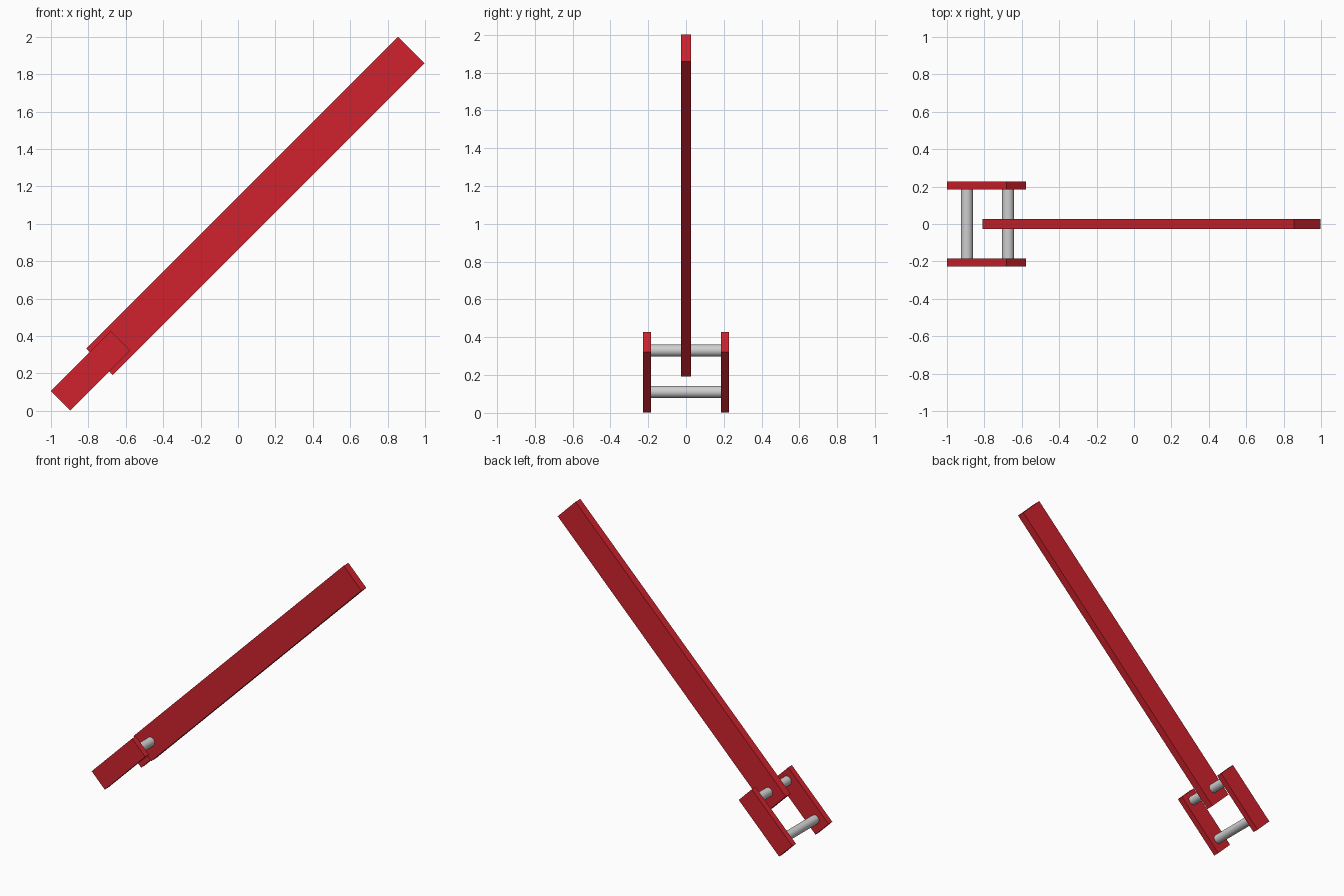
import bpy, math

if "Cube" in bpy.data.objects:
    bpy.data.objects.remove(bpy.data.objects["Cube"])

TILT = -math.radians(45)  # everything leans up towards +x


def material(name, color):
    m = bpy.data.materials.new(name)
    m.diffuse_color = (*color, 1)
    m.use_nodes = True
    m.node_tree.nodes["Principled BSDF"].inputs["Base Color"].default_value = m.diffuse_color
    return m


RED = material("red paint", (0.63, 0.016, 0.026))
STEEL = material("light steel", (0.62, 0.62, 0.62))


def plank(name, x, y, z, length, thick, width):
    bpy.ops.mesh.primitive_cube_add(size=1, location=(x, y, z), rotation=(0, TILT, 0))
    o = bpy.context.object
    o.name = name
    o.scale = (length, thick, width)
    bpy.ops.object.transform_apply(location=False, rotation=False, scale=True)
    o.data.materials.append(RED)


def pin(name, x, z, length):
    bpy.ops.mesh.primitive_cylinder_add(vertices=32, radius=0.032, depth=length,
                                        location=(x, 0, z), rotation=(math.pi / 2, 0, 0))
    o = bpy.context.object
    o.name = name
    o.data.materials.append(STEEL)
    bpy.ops.object.shade_smooth_by_angle()


# Long lever bar
plank("lever_bar", 0.094, 0, 1.096, 2.357, 0.054, 0.2)

# Pair of shackle side plates
for side, y in (("front", -0.206), ("back", 0.206)):
    plank(side + "_side_plate", -0.789, y, 0.215, 0.453, 0.042, 0.147)

# Pins between the plates: the upper one runs through the bar
pin("lower_pin", -0.893, 0.111, 0.38)
pin("pivot_pin", -0.673, 0.33, 0.38)
